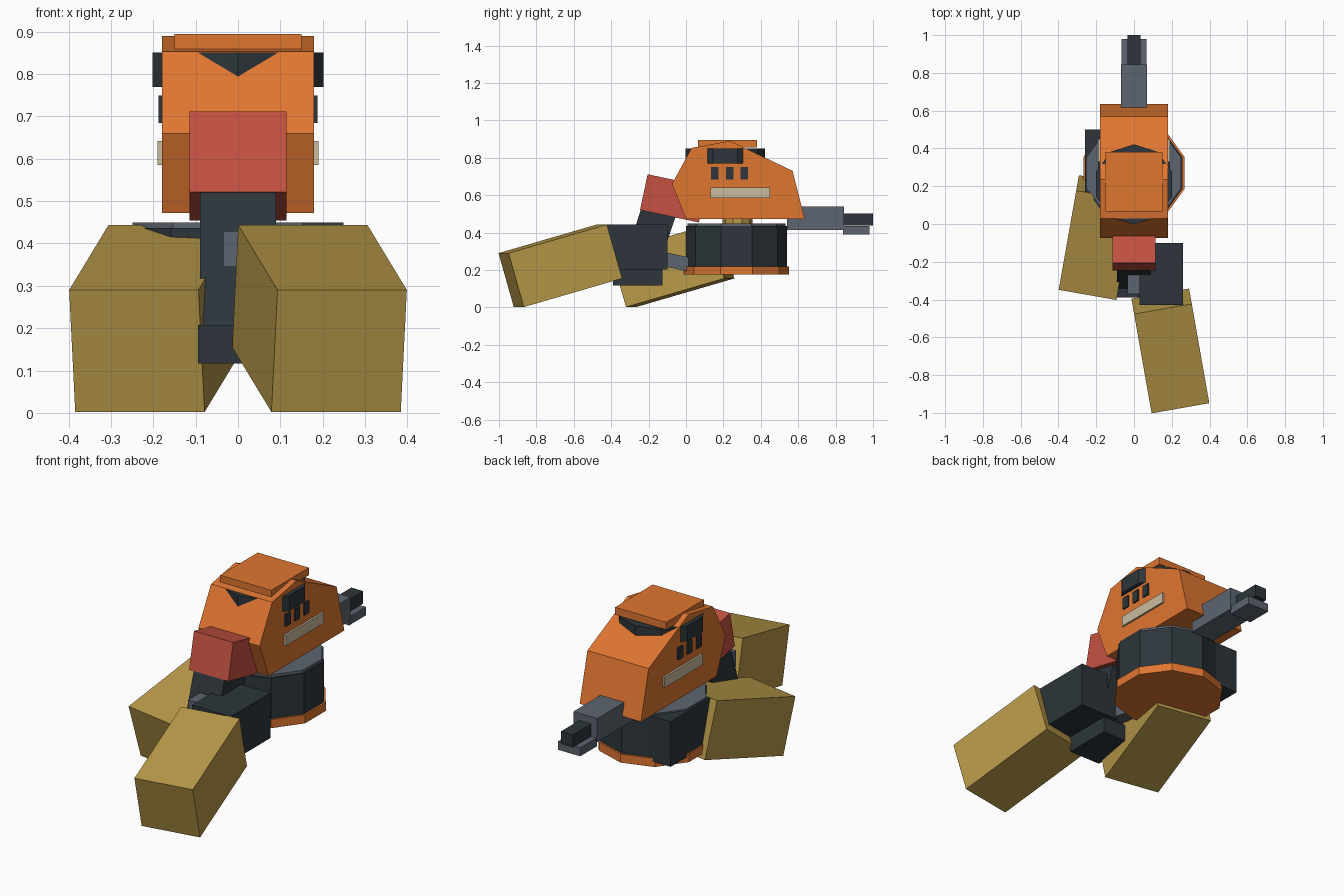
import bpy, bmesh
from math import radians, sin, cos, tau
from mathutils import Matrix, Vector, Euler

cube = bpy.data.objects.get("Cube")
if cube:
    bpy.data.objects.remove(cube, do_unlink=True)


def material(name, rgb):
    m = bpy.data.materials.new(name)
    m.use_nodes = True
    m.diffuse_color = (*rgb, 1)
    m.node_tree.nodes["Principled BSDF"].inputs["Base Color"].default_value = (*rgb, 1)
    return m


orange = material("orange", (0.74, 0.18, 0.03))
red = material("red", (0.56, 0.085, 0.055))
gold = material("gold", (0.48, 0.32, 0.066))
dark = material("dark_slate", (0.026, 0.036, 0.043))
grey = material("grey", (0.11, 0.13, 0.16))
cream = material("cream", (0.6, 0.5, 0.34))


def finish(name, bm, mat):
    bmesh.ops.recalc_face_normals(bm, faces=bm.faces)
    mesh = bpy.data.meshes.new(name)
    bm.to_mesh(mesh)
    bm.free()
    mesh.materials.append(mat)
    ob = bpy.data.objects.new(name, mesh)
    bpy.context.collection.objects.link(ob)
    return ob


def box(name, centre, size, mat, tilt=0, turn=0):
    """Box tilted about x, then turned about z (degrees)."""
    bm = bmesh.new()
    rot = Euler((radians(tilt), 0, radians(turn))).to_matrix().to_4x4()
    scale = Matrix.Diagonal((*size, 1))
    bmesh.ops.create_cube(bm, size=1, matrix=Matrix.Translation(centre) @ rot @ scale)
    return finish(name, bm, mat)


def span(name, x, y, z, mat):
    """Upright box given by its ranges."""
    pairs = (x, y, z)
    return box(name, [(a + b) / 2 for a, b in pairs], [b - a for a, b in pairs], mat)


def extrude(name, points, offset, mat):
    bm = bmesh.new()
    face = bm.faces.new([bm.verts.new(p) for p in points])
    out = bmesh.ops.extrude_face_region(bm, geom=[face])
    verts = [g for g in out["geom"] if isinstance(g, bmesh.types.BMVert)]
    bmesh.ops.translate(bm, verts=verts, vec=Vector(offset))
    if not face.is_valid or len(bm.faces) < len(points) + 2:
        bm.faces.new([v for v in bm.verts if v not in verts])
    return finish(name, bm, mat)


def side_profile(name, half, yz, mat):
    return extrude(name, [(-half, y, z) for y, z in yz], (2 * half, 0, 0), mat)


def prism(name, y, radius, z0, z1, mat, sides=10):
    ring = [(radius * sin(tau * i / sides), y + radius * cos(tau * i / sides), z0)
            for i in range(sides)]
    return extrude(name, ring, (0, 0, z1 - z0), mat)


# Legs: the left one strides forward, the right one sits further back
for side, s, shift in (("left", 1, 0), ("right", -1, 0.6)):
    box(side + "_foot", (s * 0.1925, shift - 0.672, 0.2225), (0.31, 0.555, 0.3),
        gold, 16, s * 10)
    span(side + "_hip", sorted((s * 0.03, s * 0.26)),
         (shift - 0.43, shift - 0.10), (0.203, 0.443), dark)

# Pelvis, neck and connecting rods
span("pelvis", (-0.095, 0.095), (-0.39, -0.125), (0.117, 0.207), dark)
side_profile("neck", 0.09, [(-0.345, 0.2), (-0.22, 0.59), (-0.04, 0.53), (-0.16, 0.18)], dark)
span("front_rod", (-0.035, 0.035), (-0.37, -0.2), (0.345, 0.43), grey)
box("rear_rod", (0, -0.09, 0.252), (0.08, 0.22, 0.075), grey, -12)
box("chest", (0, -0.068, 0.583), (0.23, 0.322, 0.195), red, -12)

# Drum body
prism("drum_base", 0.27, 0.28, 0.175, 0.22, orange)
prism("drum", 0.27, 0.27, 0.22, 0.436, dark)
prism("drum_lid", 0.27, 0.262, 0.436, 0.45, grey)
prism("head_post", 0.275, 0.08, 0.45, 0.5, gold)

# Head
side_profile("head", 0.18, [(-0.075, 0.66), (0, 0.472), (0.635, 0.472),
                            (0.57, 0.73), (0.235, 0.89), (0.03, 0.853)], orange)
prism("visor", 0.21, 0.212, 0.77, 0.851, dark)
span("roof_plate", (-0.15, 0.15), (0.065, 0.38), (0.855, 0.895), orange)
for side, s in (("left", 1), ("right", -1)):
    for i in range(3):
        y = 0.155 + i * 0.078
        span(f"{side}_vent_{i + 1}", sorted((s * 0.17, s * 0.188)),
             (y - 0.02, y + 0.02), (0.685, 0.75), dark)
    span(side + "_stripe", sorted((s * 0.17, s * 0.19)), (0.13, 0.45), (0.585, 0.642), cream)

# Rear gun
span("gun_body", (-0.07, 0.07), (0.54, 0.845), (0.415, 0.54), grey)
span("gun_barrel", (-0.035, 0.035), (0.84, 1.0), (0.437, 0.503), dark)
span("gun_rail", (-0.065, 0.065), (0.84, 0.98), (0.39, 0.435), grey)
